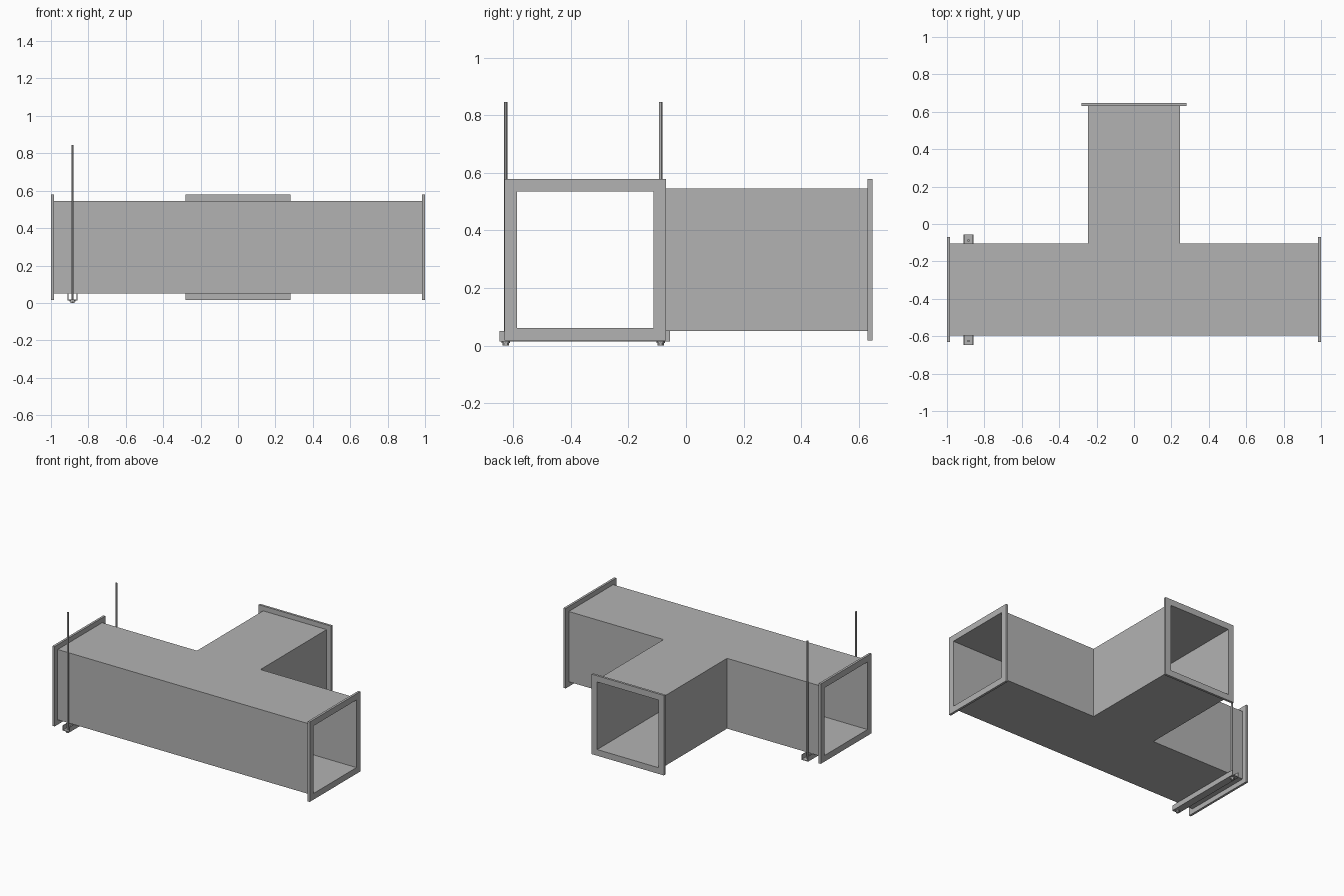
import bpy
import bmesh
from math import pi
from mathutils import Matrix, Vector

if "Cube" in bpy.data.objects:
    bpy.data.objects.remove(bpy.data.objects["Cube"], do_unlink=True)

steel = bpy.data.materials.new("galvanised_grey")
steel.use_nodes = True
GREY = (0.45, 0.45, 0.45, 1)
steel.diffuse_color = GREY
steel.node_tree.nodes["Principled BSDF"].inputs["Base Color"].default_value = GREY

# Shared dimensions
ZC, YC = 0.298, -0.35        # centre of the main duct section
OUT, INN = 0.247, 0.2375     # half sizes of the duct, outside and inside
RIM, RIM_T = 0.281, 0.016    # flange half size and thickness
WALL = OUT - INN
END_X, END_Y = 1.0, 0.647


def finish(name, bm):
    bmesh.ops.recalc_face_normals(bm, faces=bm.faces)
    mesh = bpy.data.meshes.new(name)
    bm.to_mesh(mesh)
    bm.free()
    obj = bpy.data.objects.new(name, mesh)
    obj.data.materials.append(steel)
    bpy.context.collection.objects.link(obj)
    return obj


def box(name, lo, hi):
    lo, hi = Vector(lo), Vector(hi)
    bm = bmesh.new()
    bmesh.ops.create_cube(bm, size=1, matrix=Matrix.Translation((lo + hi) / 2)
                          @ Matrix.Diagonal((hi - lo).to_4d()))
    return finish(name, bm)


def prism(name, points, direction):
    """Extrude a closed outline of 3D points along a direction."""
    bm = bmesh.new()
    face = bm.faces.new([bm.verts.new(p) for p in points])
    new = bmesh.ops.extrude_face_region(bm, geom=[face], use_keep_orig=True)["geom"]
    bmesh.ops.translate(bm, vec=direction, verts=[v for v in new if isinstance(v, bmesh.types.BMVert)])
    return finish(name, bm)


def cylinder(name, x, y, z0, z1, radius, sides):
    bm = bmesh.new()
    bmesh.ops.create_cone(bm, cap_ends=True, segments=sides, radius1=radius, radius2=radius,
                          depth=z1 - z0, matrix=Matrix.Translation((x, y, (z0 + z1) / 2)))
    obj = finish(name, bm)
    if sides > 6:
        bpy.ops.object.select_all(action="DESELECT")
        obj.select_set(True)
        bpy.context.view_layer.objects.active = obj
        bpy.ops.object.shade_smooth_by_angle()
    return obj


def flange(name, centre, turn):
    """Square ring, built flat and turned to face its duct end."""
    bm = bmesh.new()
    corners = ((-1, -1), (1, -1), (1, 1), (-1, 1))
    rings = [[bm.verts.new((a * r, b * r, -RIM_T / 2)) for a, b in corners] for r in (RIM, INN)]
    faces = []
    for i in range(4):
        j = (i + 1) % 4
        faces.append(bm.faces.new((rings[0][i], rings[0][j], rings[1][j], rings[1][i])))
    new = bmesh.ops.extrude_face_region(bm, geom=faces, use_keep_orig=True)["geom"]
    bmesh.ops.translate(bm, vec=(0, 0, RIM_T), verts=[v for v in new if isinstance(v, bmesh.types.BMVert)])
    bmesh.ops.transform(bm, verts=bm.verts, matrix=Matrix.Translation(centre) @ turn)
    return finish(name, bm)


# Tee-shaped floor and roof sheets
ex, ey = END_X - RIM_T, END_Y - RIM_T
front, back = YC - OUT, YC + OUT
half = [(ex, front), (ex, back), (OUT, back), (OUT, ey)]
outline = half + [(-x, y) for x, y in reversed(half)]
for name, z in (("duct_floor", ZC - OUT), ("duct_roof", ZC + INN)):
    prism(name, [(x, y, z) for x, y in outline], (0, 0, WALL))

# Upright duct walls, leaving the branch open to the main run
z0, z1 = ZC - INN, ZC + INN
box("front_wall", (-ex, front, z0), (ex, front + WALL, z1))
for side, s in (("left", 1), ("right", -1)):
    xs = sorted((s * INN, s * ex))
    box(side + "_back_wall", (xs[0], back - WALL, z0), (xs[1], back, z1))
    xs = sorted((s * INN, s * OUT))
    box(side + "_branch_wall", (xs[0], back, z0), (xs[1], ey, z1))
    flange(side + "_flange", (s * (END_X - RIM_T / 2), YC, ZC), Matrix.Rotation(pi / 2, 4, "Y"))
flange("branch_flange", (0, END_Y - RIM_T / 2, ZC), Matrix.Rotation(pi / 2, 4, "X"))

# Hanger: open-topped channel under the duct
HX, HW, T = -0.885, 0.026, 0.004
BOTTOM, TOP = 0.014, 0.05
channel = [(-HW, TOP), (-HW, BOTTOM), (HW, BOTTOM), (HW, TOP),
           (HW - T, TOP), (HW - T, BOTTOM + T), (T - HW, BOTTOM + T), (T - HW, TOP)]
prism("hanger_channel", [(HX + x, -0.647, z) for x, z in channel], (0, 0.592, 0))

# Hanger rods with washer and nut
for side, y in (("front", -0.626), ("back", -0.088)):
    cylinder(side + "_rod", HX, y, 0.002, 0.845, 0.0065, 12)
    cylinder(side + "_washer", HX, y, 0.008, BOTTOM, 0.015, 16)
    cylinder(side + "_nut", HX, y, 0, 0.008, 0.011, 6)
